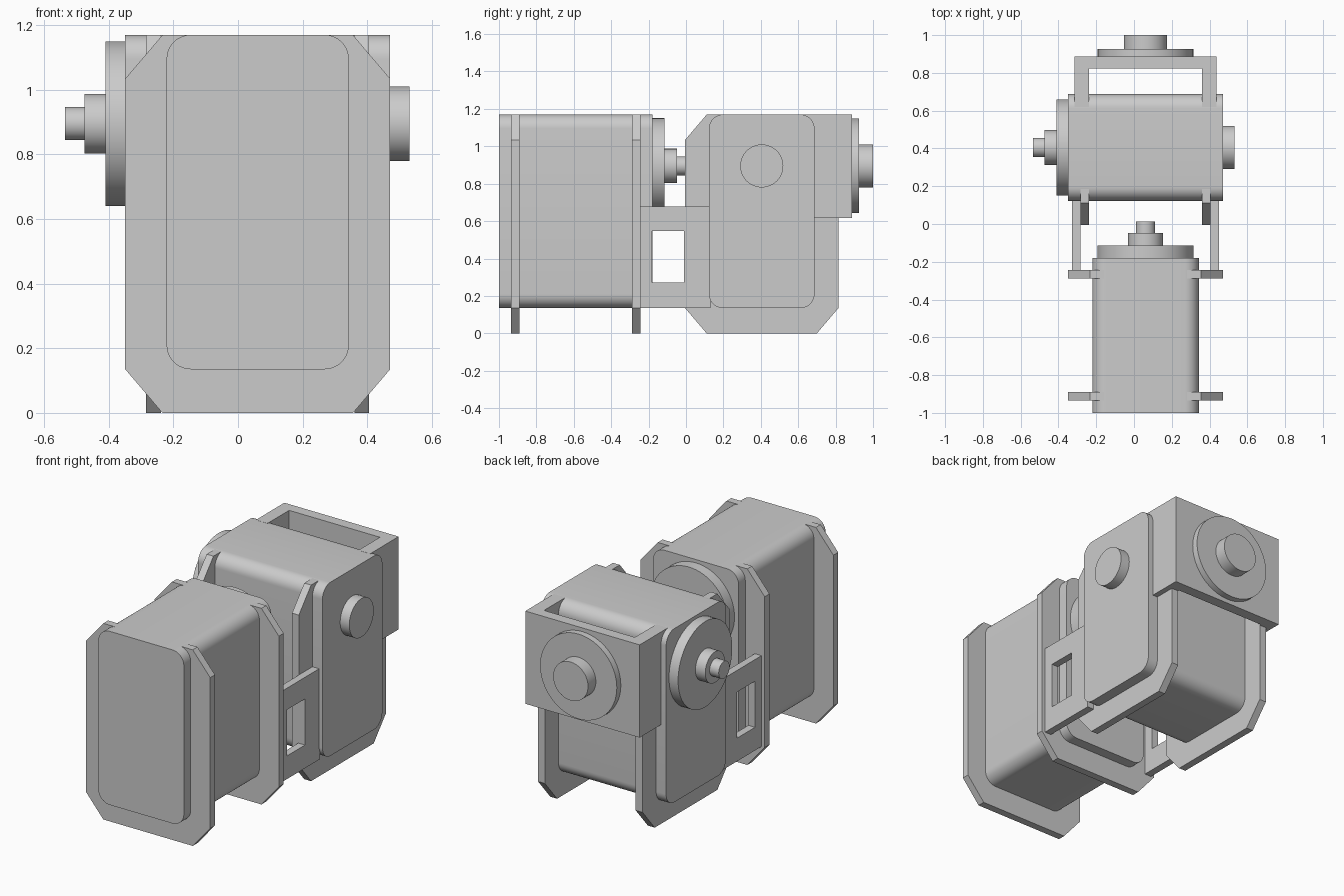
import bpy, bmesh
from math import pi, sin, cos, radians

cube = bpy.data.objects.get("Cube")
if cube:
    bpy.data.objects.remove(cube, do_unlink=True)

grey = bpy.data.materials.new("plain grey")
grey.use_nodes = True
COLOUR = (0.6, 0.6, 0.6, 1)
grey.diffuse_color = COLOUR
grey.node_tree.nodes["Principled BSDF"].inputs["Base Color"].default_value = COLOUR


def place(axis, t, p):
    """Put a 2D profile point at distance t along an axis."""
    return {"x": (t, p[0], p[1]), "y": (p[0], t, p[1]), "z": (p[0], p[1], t)}[axis]


def prism(name, outline, axis, start, end, hole=None):
    """Extrude an outline along an axis, with an optional matching hole."""
    bm = bmesh.new()
    n = len(outline)

    def ring(points, t):
        return [bm.verts.new(place(axis, t, p)) for p in points]

    def bridge(a, b):
        for i in range(n):
            j = (i + 1) % n
            bm.faces.new((a[i], a[j], b[j], b[i]))

    a, b = ring(outline, start), ring(outline, end)
    bridge(a, b)
    if hole:
        c, d = ring(hole, start), ring(hole, end)
        bridge(c, d)
        bridge(a, c)
        bridge(b, d)
    else:
        bm.faces.new(a)
        bm.faces.new(b)
    bmesh.ops.recalc_face_normals(bm, faces=bm.faces)
    mesh = bpy.data.meshes.new(name)
    bm.to_mesh(mesh)
    bm.free()
    mesh.materials.append(grey)
    ob = bpy.data.objects.new(name, mesh)
    bpy.context.collection.objects.link(ob)
    bpy.ops.object.select_all(action="DESELECT")
    ob.select_set(True)
    bpy.context.view_layer.objects.active = ob
    bpy.ops.object.shade_smooth_by_angle(angle=radians(30))
    return ob


def rect(u0, u1, v0, v1):
    return [(u0, v0), (u1, v0), (u1, v1), (u0, v1)]


def rounded(u0, u1, v0, v1, r, steps=10):
    corners = [(u1 - r, v1 - r), (u0 + r, v1 - r), (u0 + r, v0 + r), (u1 - r, v0 + r)]
    return [(cu + r * cos((k + s / steps) * pi / 2), cv + r * sin((k + s / steps) * pi / 2))
            for k, (cu, cv) in enumerate(corners) for s in range(steps + 1)]


def chamfered(u0, u1, v0, v1, cu, cv):
    return [(u0 + cu, v0), (u1 - cu, v0), (u1, v0 + cv), (u1, v1 - cv),
            (u1 - cu, v1), (u0 + cu, v1), (u0, v1 - cv), (u0, v0 + cv)]


def disc(name, axis, centre, r, start, end):
    pts = [(centre + r * cos(2 * pi * i / 64), AXLE_Z + r * sin(2 * pi * i / 64))
           for i in range(64)]
    prism(name, pts, axis, start, end)


AXLE_Z, TOP, BASE = 0.895, 1.17, 0.135
MID_X, MID_Y = 0.061, 0.405      # motor centre lines
HALF, REACH = 0.282, 0.41        # half widths of casing and plate


def motor(label, axis, mid, start, end, plates):
    """Rounded casing with two chamfered mounting plates."""
    prism(label + "_casing", rounded(mid - HALF, mid + HALF, BASE, TOP, 0.075),
          axis, start, end)
    for i, p in enumerate(plates):
        prism(f"{label}_plate_{i + 1}",
              chamfered(mid - REACH, mid + REACH, 0, TOP - 0.001, 0.115, BASE),
              axis, p, p + 0.045)


# Front motor, with its shaft pointing back
motor("front_motor", "y", MID_X, -1, -0.18, (-0.935, -0.288))
disc("front_motor_flange", "y", MID_X, 0.255, -0.18, -0.115)
disc("front_motor_boss", "y", MID_X, 0.092, -0.115, -0.047)
disc("front_motor_shaft", "y", MID_X, 0.051, -0.047, 0.013)

# Rear motor, lying across, with its shaft pointing right
motor("rear_motor", "x", MID_Y, -0.35, 0.471, (-0.284, 0.36))
disc("rear_motor_flange", "x", MID_Y, 0.255, -0.41, -0.35)
disc("rear_motor_boss", "x", MID_Y, 0.092, -0.475, -0.41)
disc("rear_motor_shaft", "x", MID_Y, 0.051, -0.535, -0.475)
disc("rear_motor_end_cap", "x", MID_Y, 0.115, 0.471, 0.531)

# Side links joining the two motors
for side, x in (("right", -0.328), ("left", 0.405)):
    prism(side + "_side_link", rect(-0.25, 0.13, BASE, 0.677), "x", x, x + 0.044,
          hole=rect(-0.182, -0.01, 0.273, 0.548))

# U-shaped rear bracket and its hub
prism("rear_bracket",
      [(-0.316, 0.62), (-0.316, 0.888), (0.438, 0.888), (0.438, 0.62),
       (0.36, 0.62), (0.36, 0.823), (-0.239, 0.823), (-0.239, 0.62)],
      "z", 0.617, TOP)
disc("rear_bracket_flange", "y", MID_X, 0.253, 0.888, 0.926)
disc("rear_bracket_hub", "y", MID_X, 0.115, 0.926, 1)
